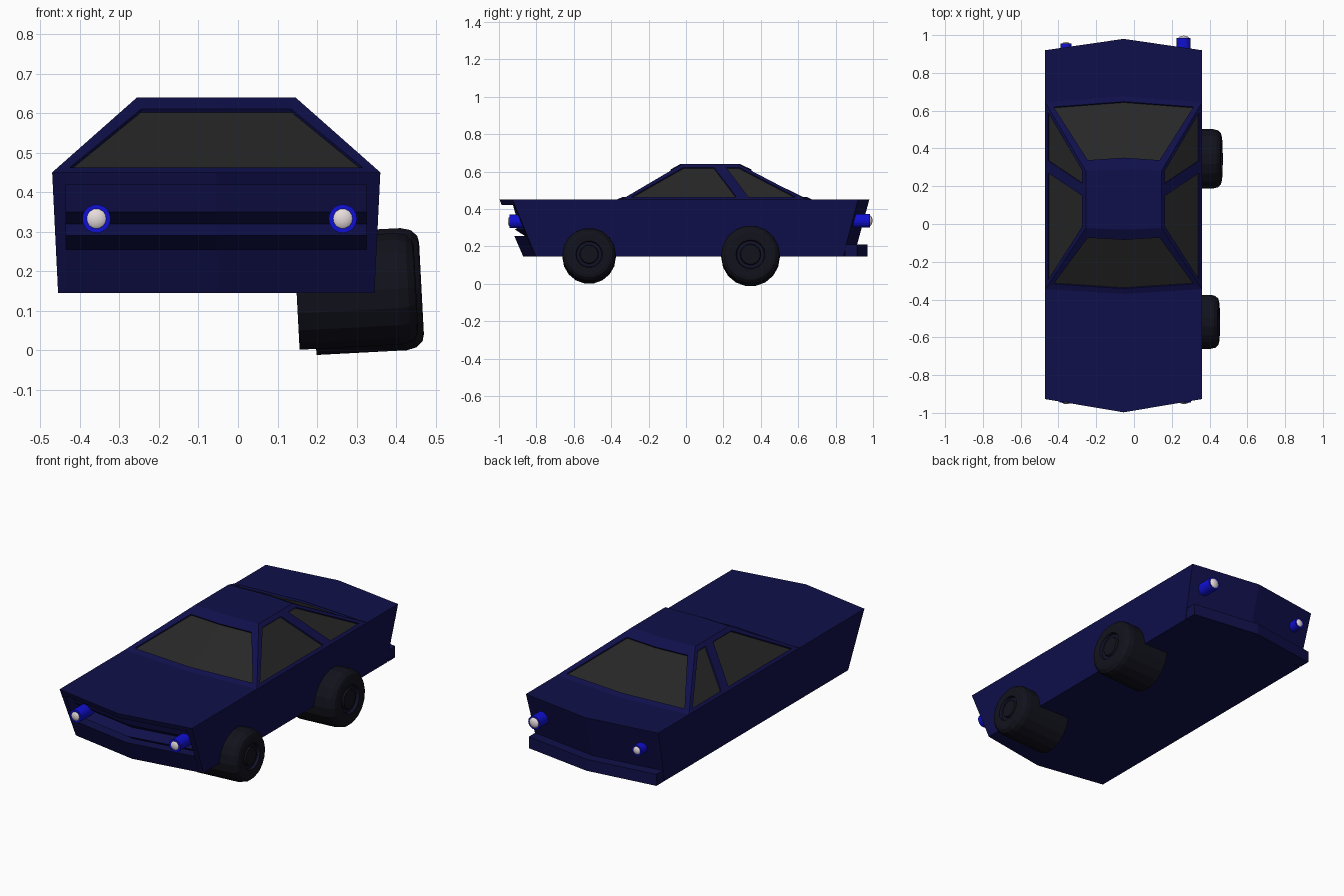
import bpy, bmesh, math
from mathutils import Matrix, Vector

if "Cube" in bpy.data.objects:
    bpy.data.objects.remove(bpy.data.objects["Cube"])

CX = -0.055  # body centre line


def mat(name, r, g, b):
    m = bpy.data.materials.new(name)
    m.diffuse_color = (r, g, b, 1)
    m.use_nodes = True
    m.node_tree.nodes["Principled BSDF"].inputs["Base Color"].default_value = m.diffuse_color
    return m


NAVY = mat("navy paint", 0.005, 0.005, 0.07)
GLASS = mat("dark glass", 0.02, 0.02, 0.02)
BLUE = mat("bright blue", 0.005, 0.005, 0.65)
WHITE = mat("lamp white", 0.8, 0.72, 0.72)
RUBBER = mat("black rubber", 0.006, 0.006, 0.012)
HUB = mat("hub navy", 0.006, 0.006, 0.022)


def finish(bm, name, *mats, smooth=False):
    bmesh.ops.remove_doubles(bm, verts=bm.verts, dist=1e-5)
    bmesh.ops.recalc_face_normals(bm, faces=bm.faces)
    me = bpy.data.meshes.new(name)
    bm.to_mesh(me)
    bm.free()
    for m in mats:
        me.materials.append(m)
    ob = bpy.data.objects.new(name, me)
    bpy.context.collection.objects.link(ob)
    if smooth:
        for p in me.polygons:
            p.use_smooth = True
    return ob


def loft(name, columns, material):
    """Skin between equal-length closed columns of points, capped at both ends."""
    bm = bmesh.new()
    cols = [[bm.verts.new(p) for p in c] for c in columns]
    n = len(cols[0])
    for a, b in zip(cols, cols[1:]):
        for i in range(n):
            j = (i + 1) % n
            bm.faces.new((a[i], a[j], b[j], b[i]))
    bm.faces.new(cols[0])
    bm.faces.new(cols[-1])
    return finish(bm, name, material)


def half(z):  # half width of the lower body
    return 0.40 + 0.015 * (z - 0.145) / 0.305


# Body: wedge nose and tail, with a zigzag grille cut into the nose
grille = [(-0.997, 0.45), (-0.985, 0.42), (-0.925, 0.42), (-0.905, 0.35), (-0.865, 0.32),
          (-0.915, 0.29), (-0.86, 0.255), (-0.918, 0.255), (-0.87, 0.145)]
plain = [(-0.997 + 0.127 * (0.45 - z) / 0.305, z) for _, z in grille]
tail = [(0.90, 0.145), (0.915, 0.21), (0.98, 0.45)]


def column(x, nose):
    pts = []
    for y, z in nose + tail:
        px = x if abs(x) < 0.4 else math.copysign(half(z), x)
        bend = abs(px) / 0.415 * (0.07 if y < 0 else 0.06)
        pts.append((CX + px, y + (bend if y < 0 else -bend), z))
    return pts


loft("body", [column(-1, plain), column(-0.38, plain), column(-0.38, grille), column(0, grille),
              column(0.38, grille), column(0.38, plain), column(1, plain)], NAVY)

# Rear bumper
bump = [(0.85, 0.145), (0.97, 0.145), (0.97, 0.21), (0.85, 0.21)]
loft("rear_bumper", [[(CX + x, y - (0.055 if x and y > 0.9 else 0.0), z) for y, z in bump]
                     for x in (-0.4, 0, 0.4)], NAVY)


# Cabin: frames around sunken panes
frame_bm, glass_bm = bmesh.new(), bmesh.new()


def face(bm, pts):
    bm.faces.new([bm.verts.new(p) for p in pts])


def framed(outer, inner, sink):
    outer, inner = [Vector(p) for p in outer], [Vector(p) for p in inner]
    deep = [p + Vector(sink) for p in inner]
    n = len(outer)
    for i in range(n):
        j = (i + 1) % n
        face(frame_bm, (outer[i], outer[j], inner[j], inner[i]))
        face(frame_bm, (inner[i], inner[j], deep[j], deep[i]))
    if n == 6:
        face(glass_bm, (deep[0], deep[1], deep[4], deep[5]))
        face(glass_bm, (deep[1], deep[2], deep[3], deep[4]))
    else:
        face(glass_bm, deep)


def end_loop(base_c, base_s, top_c, top_s, xb, xt, zb, zt):
    return [(CX - xb, base_s, zb), (CX, base_c, zb), (CX + xb, base_s, zb),
            (CX + xt, top_s, zt), (CX, top_c, zt), (CX - xt, top_s, zt)]


framed(end_loop(-0.37, -0.345, -0.03, -0.022, 0.415, 0.2, 0.45, 0.64),
       end_loop(-0.342, -0.318, -0.084, -0.073, 0.37, 0.19, 0.463, 0.61), (0, 0.005, -0.008))
framed(end_loop(0.675, 0.645, 0.29, 0.28, 0.415, 0.2, 0.45, 0.64),
       end_loop(0.648, 0.62, 0.351, 0.338, 0.37, 0.19, 0.463, 0.61), (0, -0.005, -0.008))
for s in (-1, 1):
    def side(yz):
        return [(CX + s * (0.415 - 0.215 * (z - 0.45) / 0.19), y, z) for y, z in yz]
    sink = (-s * 0.006, 0, -0.007)
    framed(side([(-0.345, 0.45), (-0.022, 0.64), (0.17, 0.64), (0.32, 0.45)]),
           side([(-0.295, 0.463), (-0.015, 0.622), (0.15, 0.622), (0.27, 0.463)]), sink)
    framed(side([(0.32, 0.45), (0.17, 0.64), (0.28, 0.64), (0.645, 0.45)]),
           side([(0.335, 0.463), (0.215, 0.622), (0.285, 0.622), (0.59, 0.463)]), sink)
# Roof panel
face(frame_bm, [(CX - 0.2, -0.022, 0.64), (CX, -0.03, 0.64), (CX + 0.2, -0.022, 0.64),
                (CX + 0.2, 0.28, 0.64), (CX, 0.29, 0.64), (CX - 0.2, 0.28, 0.64)])
finish(frame_bm, "cabin_frame", NAVY)
finish(glass_bm, "window_glass", GLASS)


# Lamps: blue housing with a white bulb
def lamp(name, x, z, r, y_end, y_in, out):
    bm = bmesh.new()
    d = abs(y_end - y_in)
    bmesh.ops.create_cone(bm, cap_ends=True, segments=20, radius1=r, radius2=r, depth=d,
                          matrix=Matrix.Translation((x, (y_end + y_in) / 2, z))
                          @ Matrix.Rotation(math.pi / 2, 4, 'X'))
    finish(bm, name + "_housing", BLUE)
    bm = bmesh.new()
    b = r * 0.84
    sgn = 1 if y_end > y_in else -1
    bmesh.ops.create_uvsphere(bm, u_segments=16, v_segments=10, radius=b,
                              matrix=Matrix.Translation((x, y_end + sgn * (out - b * 0.6), z))
                              @ Matrix.Diagonal((1, 0.6, 1, 1)))
    finish(bm, name + "_bulb", WHITE, smooth=True)


lamp("left_headlamp", -0.358, 0.333, 0.036, -0.945, -0.82, 0.008)
lamp("right_headlamp", 0.265, 0.333, 0.036, -0.945, -0.82, 0.008)
lamp("left_tail_lamp", -0.36, 0.335, 0.03, 0.955, 0.86, 0.008)
lamp("right_tail_lamp", 0.263, 0.337, 0.037, 0.985, 0.86, 0.012)


# Wheels: lathed drums, on the right side only
def wheel(name, y, z, r, x_in, x_out):
    prof = [(x_in, 0), (x_in, r), (x_out - 0.045, r), (x_out - 0.02, r * 0.96),
            (x_out - 0.004, r * 0.86), (x_out, r * 0.75), (x_out, r * 0.5),
            (x_out - 0.015, r * 0.47), (x_out - 0.015, r * 0.36),
            (x_out - 0.005, r * 0.33), (x_out - 0.005, 0)]
    n = 18
    bm = bmesh.new()
    rings = [[bm.verts.new((px - x_out, pr * math.cos(2 * math.pi * i / n),
                            pr * math.sin(2 * math.pi * i / n))) for i in range(n)]
             if pr else [bm.verts.new((px - x_out, 0, 0))] * n for px, pr in prof]
    for k, (a, b) in enumerate(zip(rings, rings[1:])):
        for i in range(n):
            j = (i + 1) % n
            f = bm.faces.new(list(dict.fromkeys((a[i], a[j], b[j], b[i]))))
            f.material_index = 1 if k in (6, 7) else 0
    ob = finish(bm, name, RUBBER, HUB)
    ob.location = (x_out, y, z)
    ob.rotation_euler = (0, math.radians(-3), 0)


wheel("front_wheel", -0.518, 0.158, 0.143, 0.148, 0.45)
wheel("rear_wheel", 0.345, 0.157, 0.157, 0.19, 0.464)
